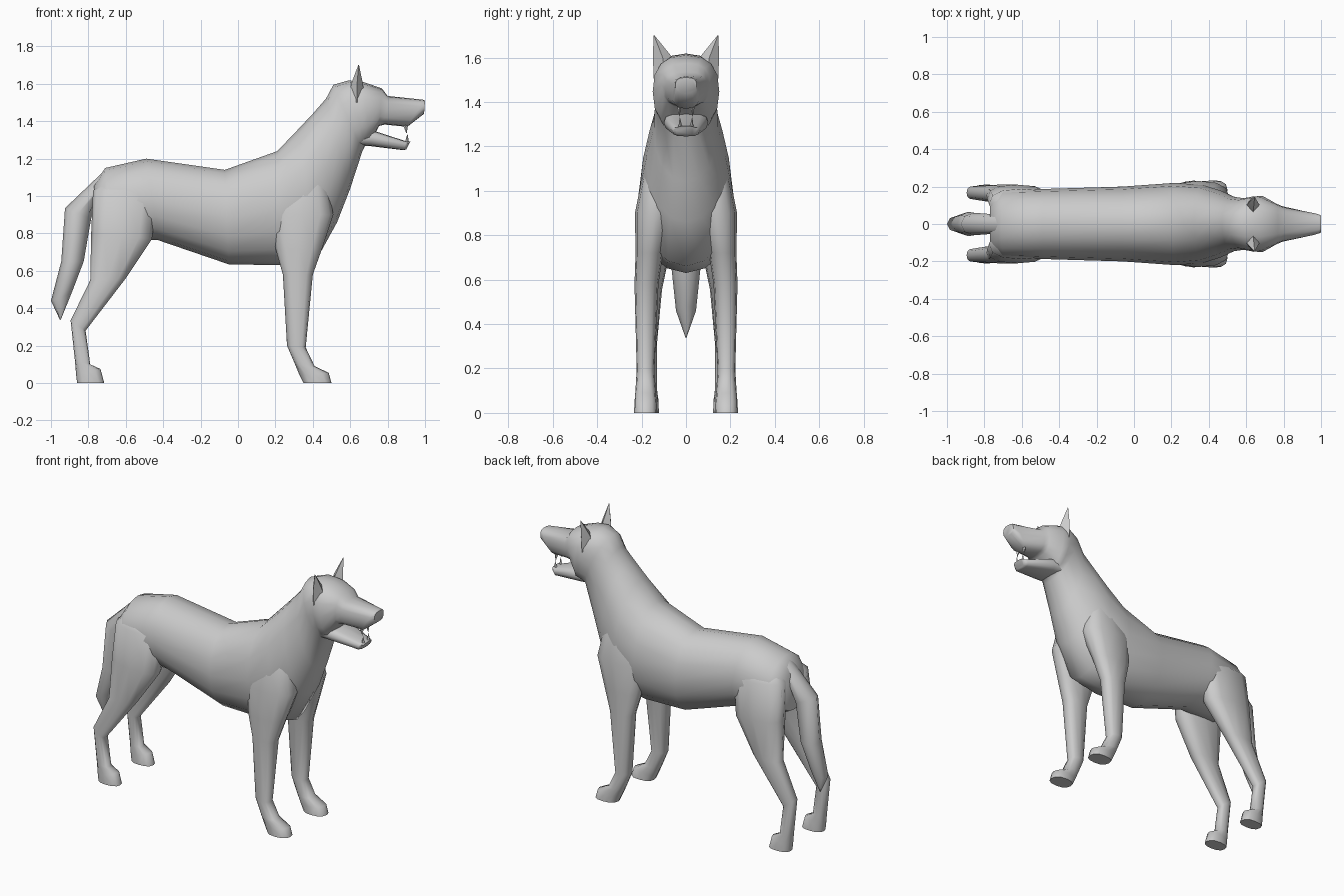
import bpy, bmesh, math


def loft(name, rows, sides=12, power=0.85, mirror=False):
    """Skin rings; each row = edge (x, z), opposite edge (x, z), y centre, half width, [boxiness]."""
    bm = bmesh.new()
    rings = []
    for ax, az, bx, bz, yc, hw, *own in rows:
        p = own[0] if own else power
        ring = []
        for i in range(sides):
            t = 2 * math.pi * i / sides
            c, s = (math.copysign(abs(v) ** p, v) if abs(v) > 1e-6 else 0.0
                    for v in (math.cos(t), math.sin(t)))
            ring.append(bm.verts.new(((ax + bx) / 2 + (ax - bx) / 2 * c, yc + hw * s,
                                      (az + bz) / 2 + (az - bz) / 2 * c)))
        rings.append(ring)
    for r, q in zip(rings, rings[1:]):
        for i in range(sides):
            j = (i + 1) % sides
            bm.faces.new((r[i], r[j], q[j], q[i]))
    bm.faces.new(rings[0])
    bm.faces.new(rings[-1])
    bmesh.ops.recalc_face_normals(bm, faces=bm.faces)
    me = bpy.data.meshes.new(name)
    bm.to_mesh(me)
    bm.free()
    ob = bpy.data.objects.new(name, me)
    bpy.context.collection.objects.link(ob)
    bpy.ops.object.select_all(action='DESELECT')
    ob.select_set(True)
    bpy.context.view_layer.objects.active = ob
    bpy.ops.object.shade_smooth_by_angle(angle=math.radians(60))
    if mirror:
        m = ob.modifiers.new("mirror", 'MIRROR')
        m.use_axis = (False, True, False)
        m.use_mirror_merge = False
    return ob


# Trunk, neck, skull and upper jaw in one skin (back line, belly line)
loft("body_and_head", [
    (-0.77, 1.06, -0.77, 0.82, 0, 0.14),
    (-0.71, 1.15, -0.68, 0.77, 0, 0.18),
    (-0.49, 1.20, -0.43, 0.765, 0, 0.188),
    (-0.07, 1.14, -0.05, 0.635, 0, 0.20),
    (0.21, 1.24, 0.23, 0.63, 0, 0.22),
    (0.32, 1.355, 0.42, 0.66, 0, 0.208),
    (0.40, 1.44, 0.53, 0.86, 0, 0.178),
    (0.47, 1.52, 0.60, 1.04, 0, 0.145),
    (0.51, 1.595, 0.665, 1.24, 0, 0.138),
    (0.59, 1.618, 0.68, 1.27, 0, 0.147, 0.8),
    (0.67, 1.61, 0.705, 1.285, 0, 0.15, 0.8),
    (0.77, 1.575, 0.755, 1.375, 0, 0.108, 0.75),
    (0.80, 1.535, 0.785, 1.382, 0, 0.095, 0.7),
    (0.99, 1.515, 0.905, 1.37, 0, 0.06, 0.7),
    (1.00, 1.51, 0.995, 1.44, 0, 0.048, 0.7),
], sides=16, power=0.95)

# Lower jaw
loft("lower_jaw", [
    (0.64, 1.36, 0.63, 1.27, 0, 0.10),
    (0.74, 1.345, 0.70, 1.268, 0, 0.10),
    (0.90, 1.292, 0.885, 1.245, 0, 0.06),
    (0.922, 1.292, 0.90, 1.25, 0, 0.045),
], power=0.65)

# Fangs
loft("upper_fangs", [(0.88, 1.385, 0.91, 1.385, 0.03, 0.01),
                     (0.90, 1.335, 0.902, 1.335, 0.03, 0.001)], sides=4, mirror=True)
loft("lower_fangs", [(0.89, 1.28, 0.915, 1.28, 0.025, 0.01),
                     (0.905, 1.33, 0.907, 1.33, 0.028, 0.001)], sides=4, mirror=True)

# Ears
loft("ears", [
    (0.59, 1.50, 0.68, 1.50, 0.09, 0.055),
    (0.605, 1.60, 0.668, 1.60, 0.105, 0.044),
    (0.643, 1.70, 0.647, 1.70, 0.144, 0.002),
], sides=4, power=1, mirror=True)

# Front legs, shoulder to paw (back edge, front edge)
loft("front_legs", [
    (0.27, 1.20, 0.42, 1.22, 0.09, 0.05),
    (0.22, 1.06, 0.48, 1.06, 0.12, 0.078),
    (0.18, 0.90, 0.51, 0.90, 0.14, 0.09),
    (0.20, 0.72, 0.45, 0.72, 0.165, 0.062),
    (0.24, 0.58, 0.40, 0.58, 0.178, 0.054),
    (0.262, 0.20, 0.362, 0.19, 0.182, 0.04),
    (0.305, 0.10, 0.41, 0.09, 0.182, 0.046),
    (0.33, 0.04, 0.485, 0.055, 0.182, 0.05),
    (0.35, 0.0, 0.50, 0.0, 0.182, 0.052),
], power=0.8, mirror=True)

# Hind legs, haunch to paw
loft("hind_legs", [
    (-0.70, 1.09, -0.54, 1.11, 0.075, 0.045),
    (-0.775, 1.03, -0.43, 1.00, 0.105, 0.083),
    (-0.785, 0.80, -0.46, 0.77, 0.135, 0.075),
    (-0.79, 0.55, -0.60, 0.56, 0.16, 0.052),
    (-0.895, 0.335, -0.815, 0.28, 0.167, 0.036),
    (-0.872, 0.12, -0.79, 0.10, 0.167, 0.036),
    (-0.865, 0.04, -0.735, 0.075, 0.167, 0.043),
    (-0.86, 0.0, -0.715, 0.0, 0.167, 0.045),
], power=0.8, mirror=True)

# Tail
loft("tail", [
    (-0.70, 1.15, -0.74, 1.02, 0, 0.05),
    (-0.925, 0.935, -0.785, 0.88, 0, 0.06),
    (-0.945, 0.65, -0.825, 0.65, 0, 0.065),
    (-1.00, 0.44, -0.89, 0.48, 0, 0.045),
    (-0.952, 0.338, -0.948, 0.338, 0, 0.002),
], sides=8, power=1)
